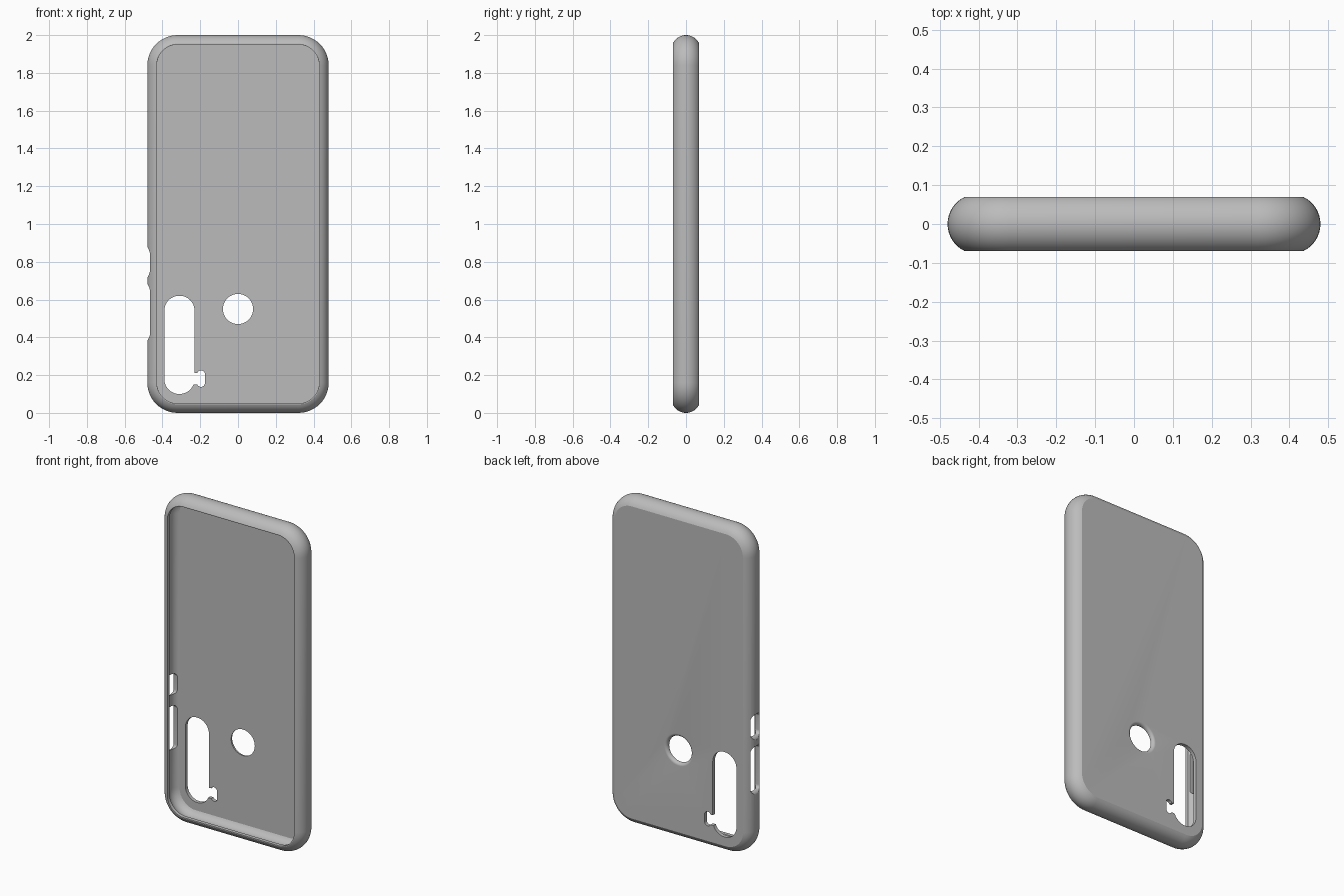
import bpy, bmesh
from math import sin, cos, asin, pi, radians

if "Cube" in bpy.data.objects:
    bpy.data.objects.remove(bpy.data.objects["Cube"], do_unlink=True)

grey = bpy.data.materials.new("soft grey")
grey.use_nodes = True
COLOUR = (0.5, 0.5, 0.5, 1)
grey.diffuse_color = COLOUR
grey.node_tree.nodes["Principled BSDF"].inputs["Base Color"].default_value = COLOUR


def rounded(hw, hh, r, cu=0, cv=0, n=12):
    """Rounded rectangle as (u, v) points."""
    pts = []
    for k, (su, sv) in enumerate([(1, 1), (-1, 1), (-1, -1), (1, -1)]):
        for i in range(n + 1):
            a = (k + i / n) * pi / 2
            pts.append((cu + su * (hw - r) + r * cos(a), cv + sv * (hh - r) + r * sin(a)))
    return pts


def loft(name, rings):
    """Solid skinned over rings of equal length, capped at both ends."""
    bm = bmesh.new()
    loops = [[bm.verts.new(p) for p in ring] for ring in rings]
    for a, b in zip(loops, loops[1:]):
        for i in range(len(a)):
            j = (i + 1) % len(a)
            bm.faces.new((a[i], a[j], b[j], b[i]))
    bm.faces.new(loops[0])
    bm.faces.new(loops[-1])
    bmesh.ops.remove_doubles(bm, verts=bm.verts, dist=1e-6)
    bmesh.ops.recalc_face_normals(bm, faces=bm.faces)
    mesh = bpy.data.meshes.new(name)
    bm.to_mesh(mesh)
    bm.free()
    mesh.materials.append(grey)
    obj = bpy.data.objects.new(name, mesh)
    bpy.context.collection.objects.link(obj)
    return obj


# Shell section: floor, inner arc, front lip, outer arc, flat back
TUBE, INNER, HALF_Y, FLOOR = 0.077, 0.055, 0.07, 0.048


def arc(radius, start, end, n=16):
    return [(TUBE - radius * cos(a), radius * sin(a))
            for a in (start + (end - start) * i / n for i in range(n + 1))]


inner, outer = asin(FLOOR / INNER), asin(HALF_Y / TUBE)
section = arc(INNER, inner, -inner) + [(0.05, -HALF_Y)] + arc(TUBE, -outer, outer)
case = loft("phone_case", [
    [(u, y, v + 1) for u, v in rounded(0.48 - d, 1 - d, 0.16 - d)] for d, y in section])

cutters = []


def back_cutter(name, hw, hh, r, cx, cz, steps=((0, 0), (0.1, 0))):
    """Hole through the back plate; steps are (y, growth)."""
    cutters.append(loft(name, [
        [(u, y, v) for u, v in rounded(hw + g, hh + g, r + g, cx, cz)] for y, g in steps]))


# Camera slot with its small flash opening
back_cutter("camera_cutter", 0.08, 0.26, 0.079, -0.31, 0.36)
back_cutter("flash_neck_cutter", 0.03, 0.031, 0.005, -0.225, 0.181)
back_cutter("flash_cutter", 0.021, 0.043, 0.02, -0.196, 0.181)

# Round finger hole, flared on the outside
FLARE = 0.018
flare = [(HALF_Y - FLARE * (1 - sin(t)), FLARE * (1 - cos(t)))
         for t in (radians(10 * i) for i in range(10))]
back_cutter("finger_hole_cutter", 0.08, 0.08, 0.0799, 0, 0.55,
            [(0, 0)] + flare + [(0.1, FLARE)])

# Side button slots, flared outwards
ROUND = 0.025
for name, low, high in (("long_button_cutter", 0.40, 0.665),
                        ("short_button_cutter", 0.735, 0.86)):
    steps = [(-0.38, 0)] + [(-0.455 - ROUND * sin(t), ROUND * (1 - cos(t)))
                            for t in (radians(10 * i) for i in range(9))]
    steps.append((-0.5, 0.04))
    cutters.append(loft(name, [
        [(x, u, v) for u, v in rounded(0.041 + g, (high - low) / 2 + g, 0.02 + g,
                                       0, (low + high) / 2, 8)] for x, g in steps]))

# Cut all openings
bpy.context.view_layer.objects.active = case
for cutter in cutters:
    cutter.hide_render = True
    mod = case.modifiers.new(cutter.name, 'BOOLEAN')
    mod.operation, mod.solver, mod.object = 'DIFFERENCE', 'EXACT', cutter
    bpy.ops.object.modifier_apply(modifier=mod.name)
for cutter in cutters:
    bpy.data.objects.remove(cutter, do_unlink=True)

# Smooth shading with crisp rims
for obj in bpy.context.selected_objects:
    obj.select_set(False)
case.select_set(True)
bpy.ops.object.shade_smooth_by_angle(angle=radians(20))
